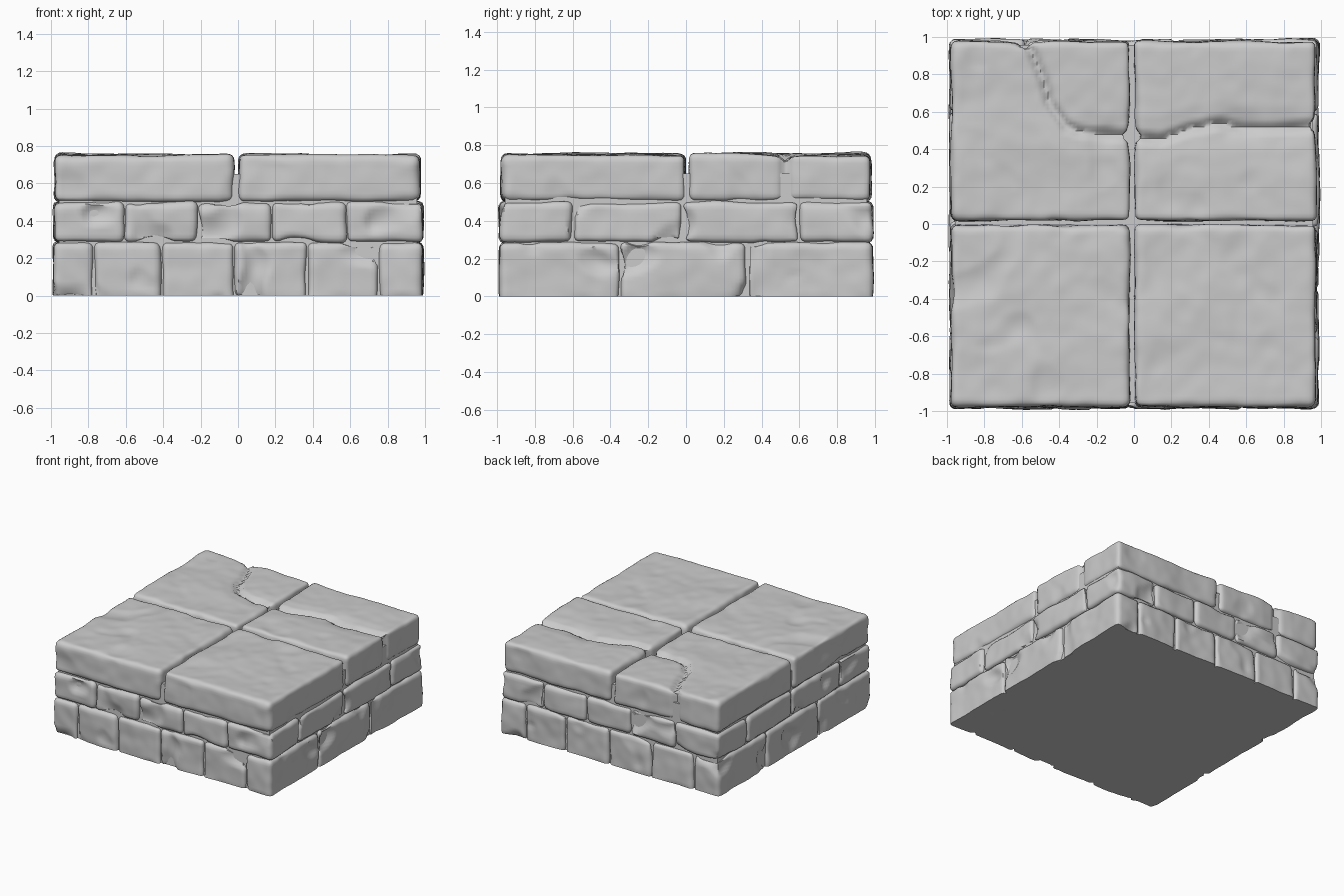
import bpy
import bmesh
from mathutils import Vector, noise
from mathutils.geometry import intersect_point_line

if "Cube" in bpy.data.objects:
    bpy.data.objects.remove(bpy.data.objects["Cube"])

stone = bpy.data.materials.new("light_grey_stone")
stone.use_nodes = True
grey = (0.6, 0.6, 0.6, 1)
stone.diffuse_color = grey
stone.node_tree.nodes["Principled BSDF"].inputs["Base Color"].default_value = grey


def grid_box(lo, hi, step):
    """Box cut into an even grid on every side."""
    bm = bmesh.new()
    bmesh.ops.create_cube(bm, size=1)
    for v in bm.verts:
        v.co = Vector(lo[i] if v.co[i] < 0 else hi[i] for i in range(3))
    for axis in range(3):
        normal = Vector((0, 0, 0))
        normal[axis] = 1
        count = max(2, round((hi[axis] - lo[axis]) / step))
        for k in range(1, count):
            at = Vector(lo)
            at[axis] += (hi[axis] - lo[axis]) * k / count
            bmesh.ops.bisect_plane(bm, geom=bm.verts[:] + bm.edges[:] + bm.faces[:],
                                   plane_co=at, plane_no=normal)
    return bm


def crack_distance(p, crack):
    flat = Vector((p.x, p.y, 0))
    best = 9
    for a, b in zip(crack, crack[1:]):
        a, b = Vector((*a, 0)), Vector((*b, 0))
        near, t = intersect_point_line(flat, a, b)
        near = a.lerp(b, min(1, max(0, t)))
        best = min(best, (flat - near).length)
    return best


def make_stone(name, lo, hi, seed, step=0.02, radius=0.035, rough=0.012,
               dent=0.09, crack=None, tilt=(0, 0)):
    """Worn stone: rounded box with uneven faces, dents and an optional crack."""
    bm = grid_box(lo, hi, step)
    lo, hi = Vector(lo), Vector(hi)
    mid = (lo + hi) / 2
    shift = Vector((seed * 3.7, seed * 1.9, seed * 5.3))
    for v in bm.verts:
        p = v.co.copy()
        r = radius * (1 + 0.5 * noise.noise(p * 5 + shift))
        q = Vector(min(max(p[i], lo[i] + r), hi[i] - r) for i in range(3))
        n = (p - q).normalized()
        bump = rough * noise.noise(p * 3.5 + shift) + rough * 0.4 * noise.noise(p * 11 + shift)
        bump -= dent * max(0, noise.noise(p * 4.5 - shift) - 0.3)
        if crack:
            d = crack_distance(p, crack)
            bump -= 0.03 * max(0, 1 - d / 0.035) + 0.012 * max(0, 1 - d / 0.12)
        p = q + n * (r + bump)
        if p.z > mid.z:
            p.z += tilt[0] * (p.x - mid.x) + tilt[1] * (p.y - mid.y)
        p.z = max(0, p.z)
        v.co = p
    return finish(name, bm)


def finish(name, bm):
    mesh = bpy.data.meshes.new(name)
    bm.to_mesh(mesh)
    bm.free()
    mesh.materials.append(stone)
    ob = bpy.data.objects.new(name, mesh)
    bpy.context.collection.objects.link(ob)
    bpy.ops.object.select_all(action="DESELECT")
    ob.select_set(True)
    bpy.context.view_layer.objects.active = ob
    bpy.ops.object.shade_smooth_by_angle(angle=0.9)
    return ob


# Mortar core behind the stones
CORE = 0.957
finish("mortar_core", grid_box((-CORE, -CORE, 0), (CORE, CORE, 0.65), 2))

# Brick courses: bottom, top, half width, front joints, side joints
EDGE = 0.988
DEPTH = 0.2
courses = [
    ("lower", -0.025, 0.283, [-0.77, -0.41, -0.02, 0.37, 0.75], [-0.35, 0.32]),
    ("middle", 0.288, 0.498, [-0.61, -0.22, 0.18, 0.58], [-0.6, -0.02, 0.6]),
]
GAP = 0.003
seed = 1
for course, z0, z1, front, side in courses:
    f = [-EDGE] + front + [EDGE]
    bricks = []
    # Front row, with the end bricks wrapping around the corners
    for i, (a, b) in enumerate(zip(f, f[1:])):
        depth = -EDGE + DEPTH
        if i == 0:
            depth = -side[-1]
        elif i == len(f) - 2:
            depth = side[0]
        bricks.append(("front", a, b, -EDGE, depth))
    # Side row between the corner bricks
    for a, b in zip(side, side[1:]):
        bricks.append(("side", EDGE - DEPTH, EDGE, a, b))
    # The opposite walls repeat the pattern, turned half way round
    for turn, label in ((1, "a"), (-1, "b")):
        for i, (wall, xa, xb, ya, yb) in enumerate(bricks):
            xs, ys = sorted((xa * turn, xb * turn)), sorted((ya * turn, yb * turn))
            make_stone(f"{course}_{wall}_brick_{label}{i + 1}",
                       (xs[0] + GAP, ys[0] + GAP, z0), (xs[1] - GAP, ys[1] - GAP, z1),
                       seed, radius=0.03)
            seed += 1

# Four paving slabs on top, the two at the back cracked
left_crack = [(-0.6, 1.0), (-0.55, 0.93), (-0.48, 0.76), (-0.45, 0.64),
              (-0.36, 0.52), (-0.28, 0.49), (0, 0.47)]
right_crack = [(0, 0.47), (0.14, 0.45), (0.3, 0.51), (0.46, 0.54),
               (0.58, 0.51), (0.75, 0.51), (1.0, 0.53)]
left, right = (-0.978, -0.022), (0.003, 0.972)
near, far = (-0.978, -0.004), (0.018, 0.978)
slabs = [
    ("front_left_slab", left, near, None, (0.008, 0.0)),
    ("front_right_slab", right, near, None, (-0.006, -0.006)),
    ("back_left_slab", left, far, left_crack, (-0.012, 0.004)),
    ("back_right_slab", right, far, right_crack, (-0.008, -0.008)),
]
for name, xs, ys, crack, tilt in slabs:
    make_stone(name, (xs[0], ys[0], 0.505), (xs[1], ys[1], 0.753), seed,
               radius=0.035, rough=0.01, dent=0.03, crack=crack, tilt=tilt)
    seed += 1
